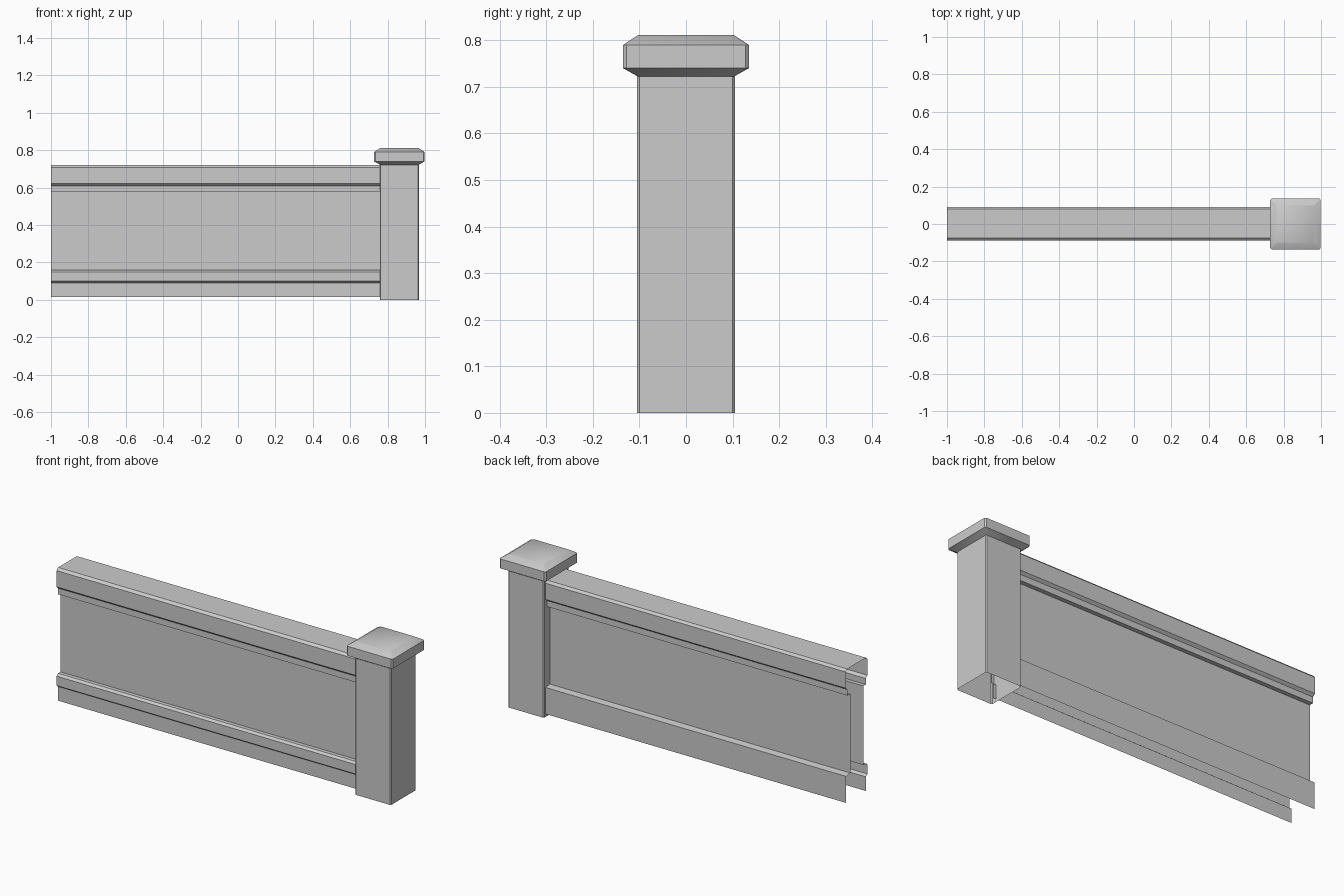
import bpy, bmesh, math

if "Cube" in bpy.data.objects:
    bpy.data.objects.remove(bpy.data.objects["Cube"])

POST_X = 0.863


def make_object(name, bm):
    bmesh.ops.recalc_face_normals(bm, faces=bm.faces)
    mesh = bpy.data.meshes.new(name)
    bm.to_mesh(mesh)
    bm.free()
    obj = bpy.data.objects.new(name, mesh)
    bpy.context.collection.objects.link(obj)
    return obj


def square_ring(bm, half, z, cut):
    """Square loop with small chamfered corners."""
    h, c = half, half - cut
    pts = [(h, -c), (h, c), (c, h), (-c, h), (-h, c), (-h, -c), (-c, -h), (c, -h)]
    return [bm.verts.new((POST_X + x, y, z)) for x, y in pts]


def square_loft(name, levels, cut, close_top=False):
    bm = bmesh.new()
    rings = [square_ring(bm, half, z, cut) for half, z in levels]
    for a, b in zip(rings, rings[1:]):
        for i in range(8):
            j = (i + 1) % 8
            bm.faces.new((a[i], a[j], b[j], b[i]))
    if close_top:
        bm.faces.new(rings[-1])
    return make_object(name, bm)


def extruded_shell(name, profile, x0, x1):
    """Open (y, z) profile swept along x."""
    bm = bmesh.new()
    a = [bm.verts.new((x0, y, z)) for y, z in profile]
    b = [bm.verts.new((x1, y, z)) for y, z in profile]
    for i in range(len(profile) - 1):
        bm.faces.new((a[i], a[i + 1], b[i + 1], b[i]))
    obj = make_object(name, bm)
    # outward normals: the highest face must point up
    top = max(obj.data.polygons, key=lambda p: p.center.z)
    if top.normal.z < 0:
        obj.data.flip_normals()
    return obj


# Hollow post, open at the bottom
post = square_loft("post", [(0.105, 0.0), (0.105, 0.722)], 0.005)

# Bevelled cap on the post
cap = square_loft("post_cap", [(0.103, 0.722), (0.135, 0.74), (0.135, 0.79), (0.103, 0.811)],
                  0.007, close_top=True)

# Balustrade wall: stepped rail on both sides, moulded base at front, plain skirt at back
front = [(-0.075, 0.015), (-0.075, 0.09), (-0.088, 0.1), (-0.088, 0.15), (-0.076, 0.16),
         (-0.055, 0.16), (-0.055, 0.578), (-0.075, 0.578), (-0.075, 0.61),
         (-0.088, 0.622), (-0.088, 0.708), (-0.075, 0.72)]
back = [(0.081, 0.72), (0.092, 0.708), (0.092, 0.622), (0.078, 0.61), (0.078, 0.578),
        (0.055, 0.578), (0.055, 0.16), (0.09, 0.155), (0.09, 0.015)]
extruded_shell("balustrade_wall", front + back, -1.0, 0.775)

# Soften only the shallow bevels of the cap
bpy.ops.object.select_all(action='DESELECT')
cap.select_set(True)
bpy.context.view_layer.objects.active = cap
bpy.ops.object.shade_smooth_by_angle(angle=math.radians(40))
